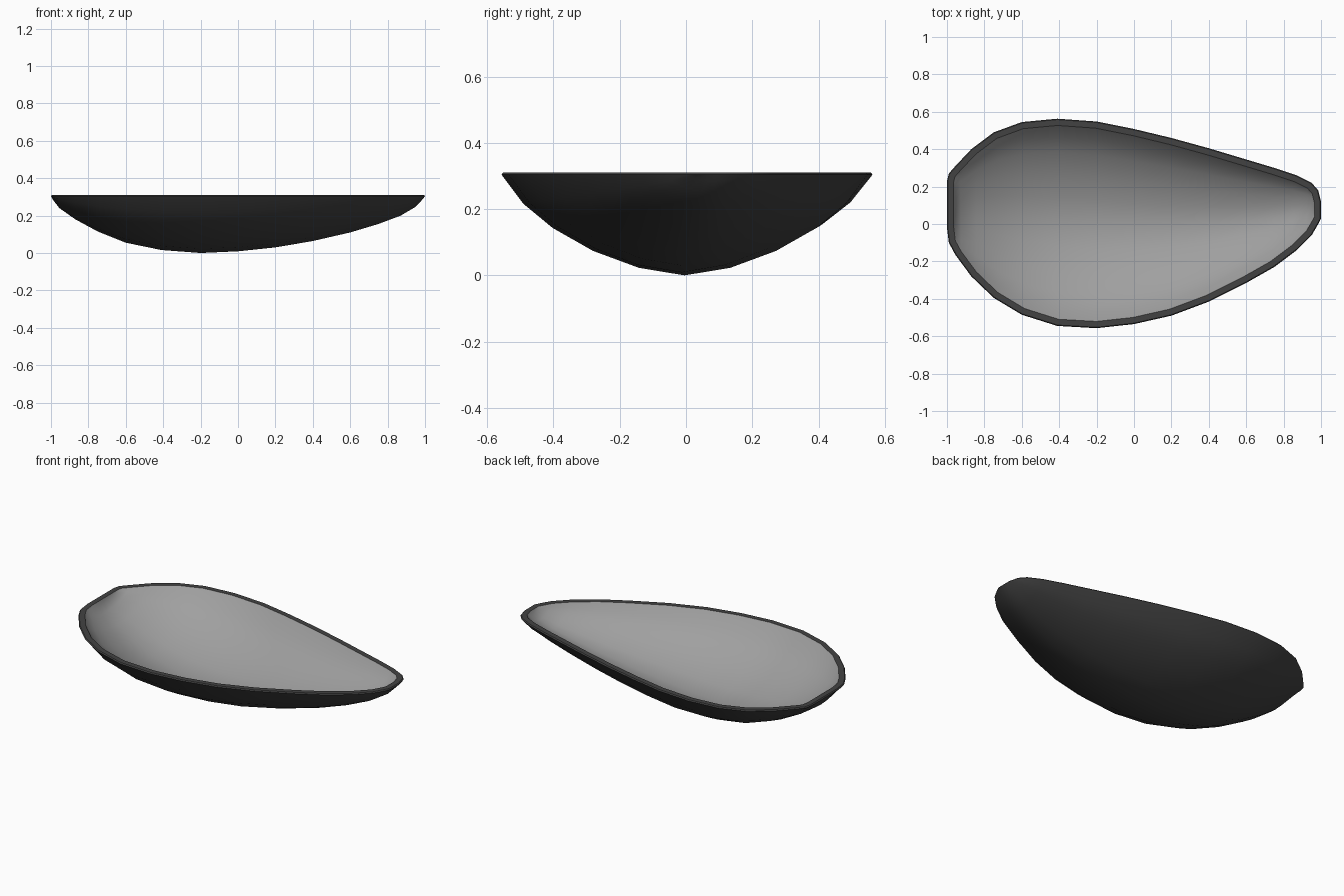
import bpy, bmesh
from mathutils import Vector

if "Cube" in bpy.data.objects:
    bpy.data.objects.remove(bpy.data.objects["Cube"])

RIM = 0.31
# stations along the shell: x, far edge y, near edge y, underside z
STATIONS = [
    (-1.0, .23, -.02, .31), (-.99, .27, -.10, .285), (-.955, .31, -.165, .24),
    (-.87, .40, -.28, .18), (-.75, .49, -.395, .115), (-.6, .545, -.485, .055),
    (-.41, .563, -.545, .016), (-.2, .548, -.557, 0), (0, .508, -.535, .009),
    (.2, .46, -.49, .03), (.4, .405, -.415, .064), (.6, .345, -.315, .11),
    (.75, .30, -.23, .155), (.87, .26, -.14, .2), (.95, .22, -.06, .247),
    (.985, .18, 0, .285), (1.0, .12, .03, .31)]
# half cross-section: fraction of half width, fraction of depth
HALF = [(0, 1), (.25, .925), (.5, .757), (.72, .53), (.88, .29), (1, 0)]
SECTION = [(-t, d) for t, d in HALF[:0:-1]] + HALF
N, M = len(STATIONS), len(SECTION)


def offset_outline(dist):
    """Outline moved inward, returned as far and near edge points."""
    pts = [Vector((s[0], s[2])) for s in STATIONS]
    pts += [Vector((s[0], s[1])) for s in reversed(STATIONS)]
    out = []
    for i, p in enumerate(pts):
        a = (p - pts[i - 1]).normalized()
        b = (pts[(i + 1) % len(pts)] - p).normalized()
        na, nb = Vector((-a.y, a.x)), Vector((-b.y, b.x))
        m = (na + nb).normalized()
        out.append(p + m * dist / max(m.dot(na), .5))
    return out[N:][::-1], out[:N]


def grid(bm, dist, rim_z, depth_scale):
    """Rows of vertices spanning the near edge to the far edge."""
    far, near = offset_outline(dist)
    rows = []
    for i, s in enumerate(STATIONS):
        row = []
        for t, d in SECTION:
            p = near[i].lerp(far[i], (t + 1) / 2)
            row.append(bm.verts.new((p.x, p.y, rim_z - d * (rim_z - min(s[3], rim_z)) * depth_scale)))
        rows.append(row)
    return rows


def border(rows):
    return ([r[0] for r in rows] + rows[-1][1:-1]
            + [r[-1] for r in reversed(rows)] + rows[0][-2:0:-1])


def skin(bm, rows, mat, up):
    for a, b in zip(rows, rows[1:]):
        for j in range(M - 1):
            q = [a[j], b[j], b[j + 1], a[j + 1]]
            bm.faces.new(q if up else q[::-1]).material_index = mat


def strip(bm, a, b):
    for i in range(len(a)):
        k = (i + 1) % len(a)
        bm.faces.new((a[i], a[k], b[k], b[i])).material_index = 0


def sharpen(bm, loop):
    for i, v in enumerate(loop):
        e = bm.edges.get((v, loop[(i + 1) % len(loop)]))
        if e:
            e.smooth = False


bm = bmesh.new()
# dark outside and pale inside
outer = grid(bm, 0, RIM - .006, 1)
inner = grid(bm, .036, RIM, .9)
skin(bm, outer, 0, False)
skin(bm, inner, 1, True)
# flat rim with a tiny chamfer
lip_rows = grid(bm, .005, RIM, 0)
lip = border(lip_rows)
strip(bm, border(outer), lip)
strip(bm, lip, border(inner))
for f in bm.faces:
    f.smooth = True
for loop in (border(outer), lip, border(inner)):
    sharpen(bm, loop)
# remove helper vertices inside the lip
bmesh.ops.delete(bm, geom=[v for v in bm.verts if not v.link_faces], context='VERTS')

mesh = bpy.data.meshes.new("mussel_shell_half")
bm.to_mesh(mesh)
bm.free()
for name, c in (("charcoal_outside", (.055, .055, .055, 1)), ("grey_inside", (.35, .35, .35, 1))):
    m = bpy.data.materials.new(name)
    m.diffuse_color = c
    m.use_nodes = True
    m.node_tree.nodes["Principled BSDF"].inputs["Base Color"].default_value = m.diffuse_color
    mesh.materials.append(m)
obj = bpy.data.objects.new("mussel_shell_half", mesh)
bpy.context.collection.objects.link(obj)
